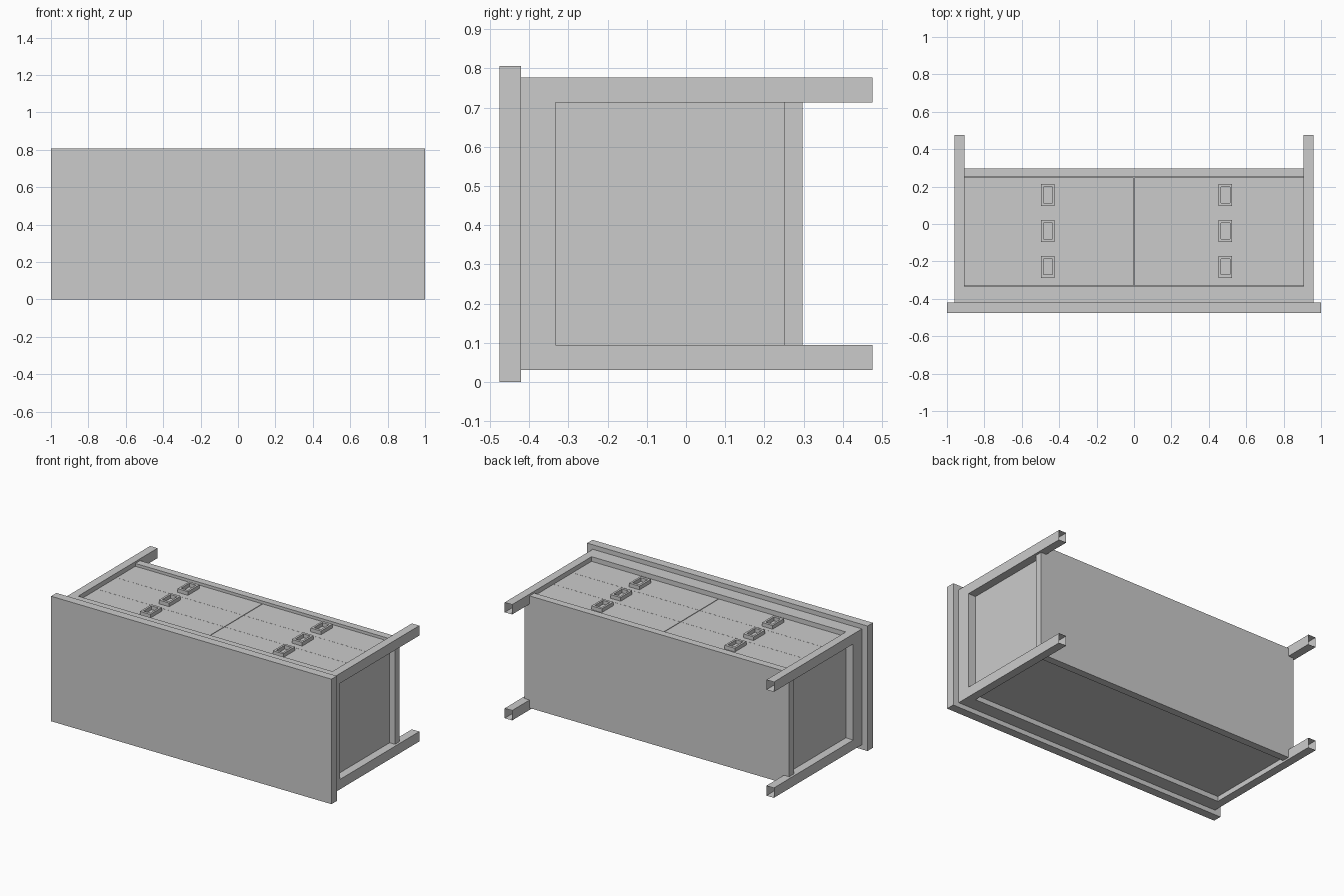
import bpy, bmesh

if "Cube" in bpy.data.objects:
    bpy.data.objects.remove(bpy.data.objects["Cube"])


def box(name, x, y, z, open_ends=0):
    """Axis-aligned box from (min, max) pairs; open_ends 1 drops the +y cap, 2 both y caps."""
    bm = bmesh.new()
    bmesh.ops.create_cube(bm, size=1)
    for v in bm.verts:
        for i, (lo, hi) in enumerate((x, y, z)):
            v.co[i] = hi if v.co[i] > 0 else lo
    if open_ends:
        caps = [f for f in bm.faces
                if f.normal.y > 0.9 or (open_ends == 2 and f.normal.y < -0.9)]
        bmesh.ops.delete(bm, geom=caps, context='FACES_ONLY')
    mesh = bpy.data.meshes.new(name)
    bm.to_mesh(mesh)
    bm.free()
    obj = bpy.data.objects.new(name, mesh)
    bpy.context.collection.objects.link(obj)
    return obj


def ring(name, cx, cy, z, outer, inner):
    """Raised rectangular frame with a hole, for the pulls."""
    bm = bmesh.new()

    def loop(half, h):
        return [bm.verts.new((cx + sx * half[0], cy + sy * half[1], h))
                for sx, sy in ((-1, -1), (1, -1), (1, 1), (-1, 1))]
    loops = [loop(outer, z[0]), loop(outer, z[1]), loop(inner, z[1]), loop(inner, z[0])]
    for k in range(4):
        a, b = loops[k], loops[(k + 1) % 4]
        for i in range(4):
            j = (i + 1) % 4
            bm.faces.new((a[i], a[j], b[j], b[i]))
    bmesh.ops.recalc_face_normals(bm, faces=bm.faces)
    mesh = bpy.data.meshes.new(name)
    bm.to_mesh(mesh)
    bm.free()
    bpy.context.collection.objects.link(bpy.data.objects.new(name, mesh))


XI, XO = 0.907, 0.96                     # inner and outer frame width
Z0, Z1, Z2, Z3 = 0.03, 0.094, 0.713, 0.777
Y_TOP, Y_RAIL, Y_LOW, Y_BASE = -0.421, -0.333, 0.25, 0.298
X_RAIL, Z_INSET = 0.945, 0.012           # lower rails sit slightly inside the legs

# Dresser lying on its back: top slab and the upper frame beneath it
box("top_slab", (-1, 1), (-0.476, Y_TOP), (0, 0.806))
box("upper_frame", (-XO, XO), (Y_TOP, Y_RAIL), (Z0, Z3))

# Recessed carcass (its back panel shallower than the sides) and the lower rails
box("carcass", (-XI, XI), (Y_RAIL, Y_LOW), (0.062, 0.73), 2)
box("base_board", (-XI, XI), (Y_LOW, Y_BASE), (Z0 + Z_INSET, Z3 - Z_INSET))
for side, s in (("left", -1), ("right", 1)):
    box(side + "_lower_rail", tuple(sorted((s * XI, s * X_RAIL))), (Y_LOW, Y_BASE), (Z1, Z2))

# Hollow square legs
for side, s in (("left", -1), ("right", 1)):
    for end, z in (("back", (Z0, Z1)), ("front", (Z2, Z3))):
        box(f"{end}_{side}_leg", tuple(sorted((s * XI, s * XO))), (Y_RAIL, 0.476), z, 1)

# Drawer fronts with hairline seams, and their rectangular pulls
SEAM, GAP = 0.0005, 0.002
row_h = (Y_LOW - Y_RAIL) / 3
for r in range(3):
    y0 = Y_RAIL + r * row_h
    for side, x, hx in (("left", (-XI, -GAP), -0.461), ("right", (GAP, XI), 0.488)):
        box(f"drawer_{side}_{r}", x, (y0 + SEAM, y0 + row_h - SEAM), (0.73, 0.747))
        ring(f"pull_{side}_{r}", hx, -0.229 + r * 0.192, (0.746, 0.771),
             (0.037, 0.059), (0.024, 0.042))
